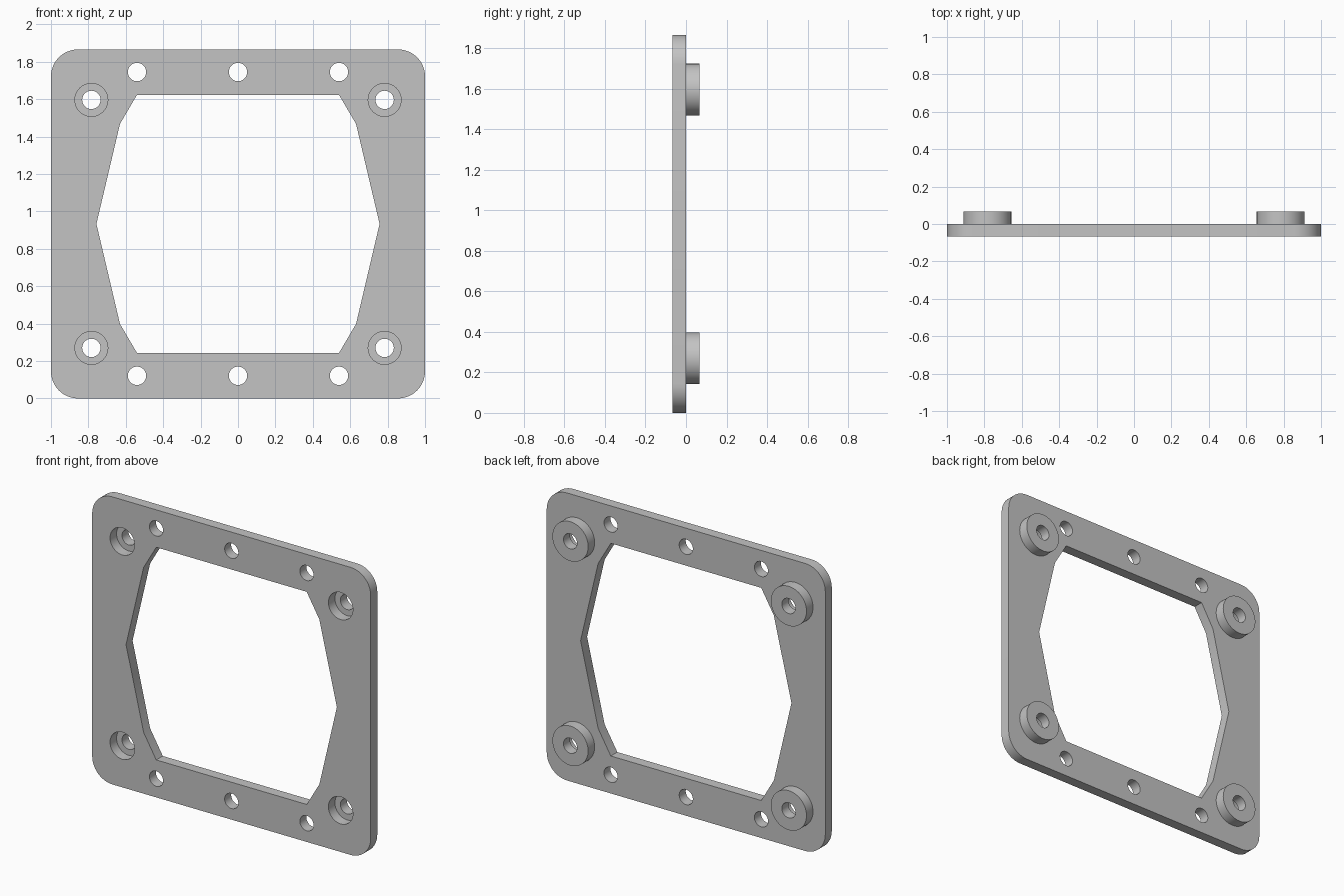
import bpy, bmesh
from math import cos, sin, pi
from mathutils import Matrix

cube = bpy.data.objects.get("Cube")
if cube:
    bpy.data.objects.remove(cube, do_unlink=True)

HEIGHT = 1.866
MID = HEIGHT / 2
THICK = 0.067
CORNER = 0.145
BOSS_X, BOSS_Z = 0.784, 0.663     # offsets from the plate centre
HOLE_X, HOLE_Z = 0.54, 0.812
BOSS_R, BORE_R, HOLE_R = 0.128, 0.088, 0.049

grey = bpy.data.materials.new("plain grey")
grey.use_nodes = True
colour = (0.55, 0.55, 0.55, 1)
grey.diffuse_color = colour
grey.node_tree.nodes["Principled BSDF"].inputs["Base Color"].default_value = colour


def arc(x, z, r, start=0, sweep=2 * pi, steps=48, closed=True):
    span = steps if closed else steps - 1
    return [(x + r * cos(start + sweep * i / span),
             z + r * sin(start + sweep * i / span)) for i in range(steps)]


def extruded(name, loops, y_front):
    """Fill nested x-z outlines and extrude them one thickness backwards."""
    curve = bpy.data.curves.new(name, "CURVE")
    curve.dimensions = "2D"
    curve.fill_mode = "BOTH"
    curve.extrude = THICK / 2
    for loop in loops:
        spline = curve.splines.new("POLY")
        spline.points.add(len(loop) - 1)
        for point, (x, z) in zip(spline.points, loop):
            point.co = (x, z, 0, 1)
        spline.use_cyclic_u = True
    obj = bpy.data.objects.new(name, curve)
    bpy.context.collection.objects.link(obj)
    bpy.ops.object.select_all(action="DESELECT")
    obj.select_set(True)
    bpy.context.view_layer.objects.active = obj
    bpy.ops.object.convert(target="MESH")
    obj = bpy.context.object
    obj.name = name

    # Weld the caps to the walls and stand the part upright
    bm = bmesh.new()
    bm.from_mesh(obj.data)
    bmesh.ops.remove_doubles(bm, verts=bm.verts, dist=0.0005)
    bmesh.ops.transform(bm, verts=bm.verts, matrix=Matrix.Translation(
        (0, y_front + THICK / 2, MID)) @ Matrix.Rotation(pi / 2, 4, "X"))
    bmesh.ops.recalc_face_normals(bm, faces=bm.faces)
    bm.to_mesh(obj.data)
    bm.free()
    obj.data.materials.clear()
    obj.data.materials.append(grey)
    bpy.ops.object.shade_smooth_by_angle(angle=pi / 6)
    return obj


# Rounded outline of the plate
outline = []
for i, (sx, sz) in enumerate([(1, 1), (-1, 1), (-1, -1), (1, -1)]):
    outline += arc(sx * (1 - CORNER), sz * (MID - CORNER), CORNER,
                   i * pi / 2, pi / 2, 13, False)

# Ten-sided central opening, mirrored from its upper right quarter
quarter = [(0.757, 0), (0.631, 0.535), (0.54, 0.69)]
right = [(x, -z) for x, z in quarter[:0:-1]] + quarter
opening = right + [(-x, z) for x, z in reversed(right)]

corners = [(sx, sz) for sx in (-1, 1) for sz in (-1, 1)]
bores = [arc(sx * BOSS_X, sz * BOSS_Z, BORE_R) for sx, sz in corners]
holes = [arc(sx * HOLE_X, sz * HOLE_Z, HOLE_R) for sx in (-1, 0, 1) for sz in (-1, 1)]
extruded("frame_plate", [outline, opening] + bores + holes, -THICK)

# Ring bosses on the back, closing the counterbores to small screw holes
for sx, sz in corners:
    name = f"{'lower' if sz < 0 else 'upper'}_{'right' if sx < 0 else 'left'}_boss"
    x, z = sx * BOSS_X, sz * BOSS_Z
    extruded(name, [arc(x, z, BOSS_R, steps=64), arc(x, z, HOLE_R)], 0)
